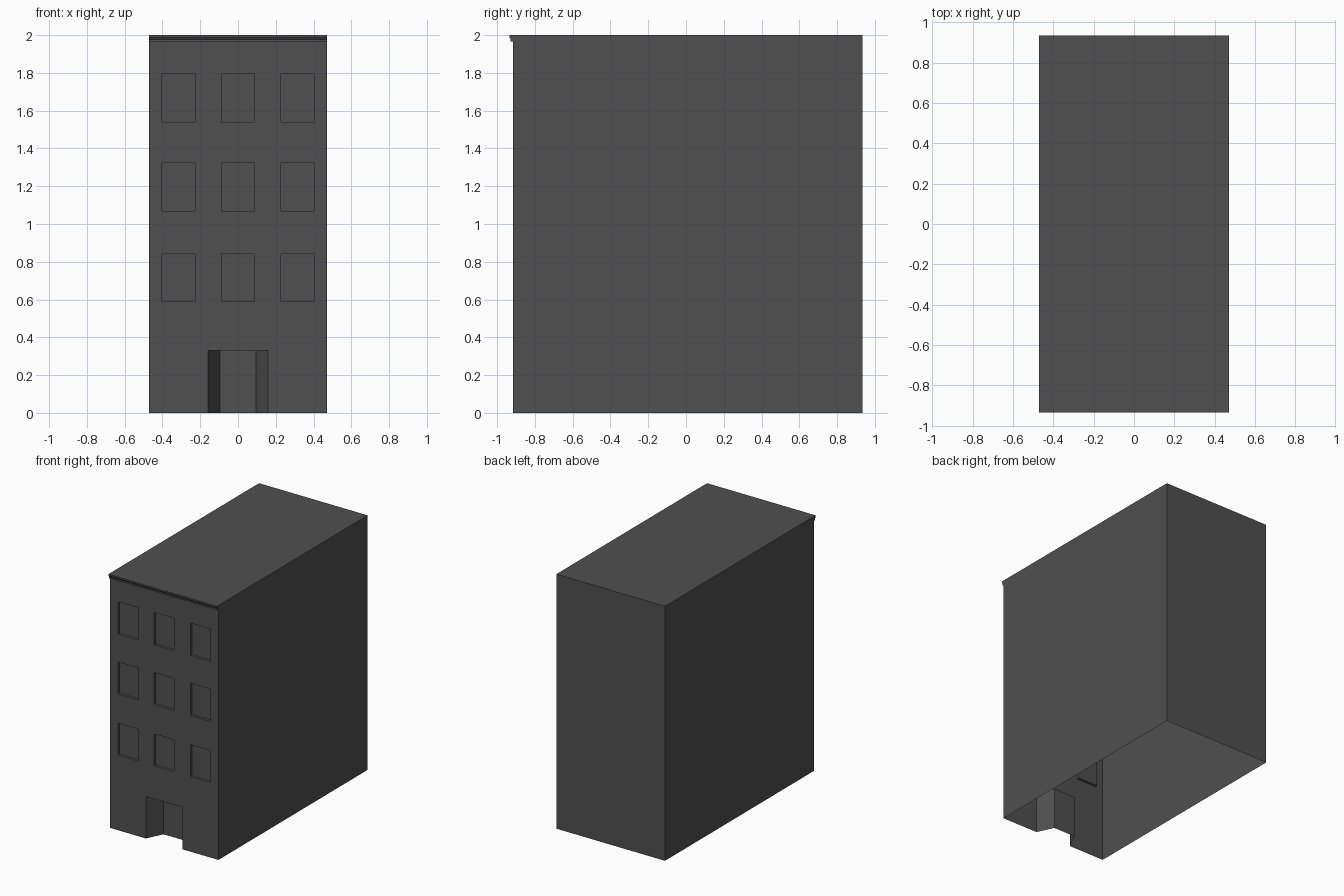
import bpy
import bmesh

if "Cube" in bpy.data.objects:
    bpy.data.objects.remove(bpy.data.objects["Cube"])

W, BACK, FRONT, TOP = 0.472, 0.935, -0.917, 2.0
CORNICE_Z = 1.965
WIN_W, WIN_DEPTH = 0.087, 0.02
WIN_X = (-0.315, 0.0, 0.315)
WIN_Z = ((0.59, 0.84), (1.07, 1.323), (1.54, 1.795))
DOOR_W, DOOR_INNER, DOOR_H, DOOR_DEPTH = 0.159, 0.096, 0.33, 0.13

grey = bpy.data.materials.new("dark_grey")
grey.diffuse_color = (0.08, 0.08, 0.08, 1)
grey.use_nodes = True
grey.node_tree.nodes["Principled BSDF"].inputs["Base Color"].default_value = grey.diffuse_color


def make(name, faces):
    """Build a flat-shaded object from a list of polygons."""
    bm = bmesh.new()
    for f in faces:
        bm.faces.new([bm.verts.new(p) for p in f])
    bmesh.ops.remove_doubles(bm, verts=bm.verts, dist=1e-5)
    me = bpy.data.meshes.new(name)
    bm.to_mesh(me)
    bm.free()
    me.materials.append(grey)
    ob = bpy.data.objects.new(name, me)
    bpy.context.collection.objects.link(ob)
    return ob


def recess(x, half, inner, z0, z1, depth, sill=True):
    """Inset panel with jambs, head and optional sill."""
    y0, y1 = FRONT, FRONT + depth
    o = [(x - half, y0, z0), (x + half, y0, z0), (x + half, y0, z1), (x - half, y0, z1)]
    i = [(x - inner, y1, z0), (x + inner, y1, z0), (x + inner, y1, z1), (x - inner, y1, z1)]
    sides = [[o[k], o[(k + 1) % 4], i[(k + 1) % 4], i[k]] for k in range(0 if sill else 1, 4)]
    return [i] + sides


# Front wall: grid of panels with the openings left out
holes = [(x - WIN_W, x + WIN_W, a, b) for x in WIN_X for a, b in WIN_Z]
holes.append((-DOOR_W, DOOR_W, 0, DOOR_H))
xs = sorted({-W, W} | {v for h in holes for v in h[:2]})
zs = sorted({0, CORNICE_Z} | {v for h in holes for v in h[2:]})
wall = []
for a, b in zip(xs, xs[1:]):
    for c, d in zip(zs, zs[1:]):
        mx, mz = (a + b) / 2, (c + d) / 2
        if not any(h[0] < mx < h[1] and h[2] < mz < h[3] for h in holes):
            wall.append([(a, FRONT, c), (b, FRONT, c), (b, FRONT, d), (a, FRONT, d)])
make("front_wall", wall)

# Recessed windows and splayed doorway
for r, (a, b) in enumerate(WIN_Z):
    for c, x in enumerate(WIN_X):
        make(f"window_{r + 1}_{c + 1}", recess(x, WIN_W, WIN_W, a, b, WIN_DEPTH))
make("doorway", recess(0, DOOR_W, DOOR_INNER, 0, DOOR_H, DOOR_DEPTH, sill=False))

# Plain side and back walls, open underneath
make("side_and_back_walls", [
    [(W, FRONT, 0), (W, BACK, 0), (W, BACK, TOP), (W, FRONT, TOP)],
    [(W, BACK, 0), (-W, BACK, 0), (-W, BACK, TOP), (W, BACK, TOP)],
    [(-W, BACK, 0), (-W, FRONT, 0), (-W, FRONT, TOP), (-W, BACK, TOP)],
])

# Flat roof
make("roof", [[(-W, FRONT, TOP), (W, FRONT, TOP), (W, BACK, TOP), (-W, BACK, TOP)]])

# Cornice: profile swept across the front
prof = [(FRONT, CORNICE_Z), (-0.928, CORNICE_Z), (-0.928, 1.978),
        (-0.935, 1.988), (-0.935, TOP), (FRONT, TOP)]
strip = [[(-W, *p), (W, *p), (W, *q), (-W, *q)] for p, q in zip(prof, prof[1:])]
caps = [[(-W, *p) for p in prof], [(W, *p) for p in reversed(prof)]]
make("cornice", strip + caps)
